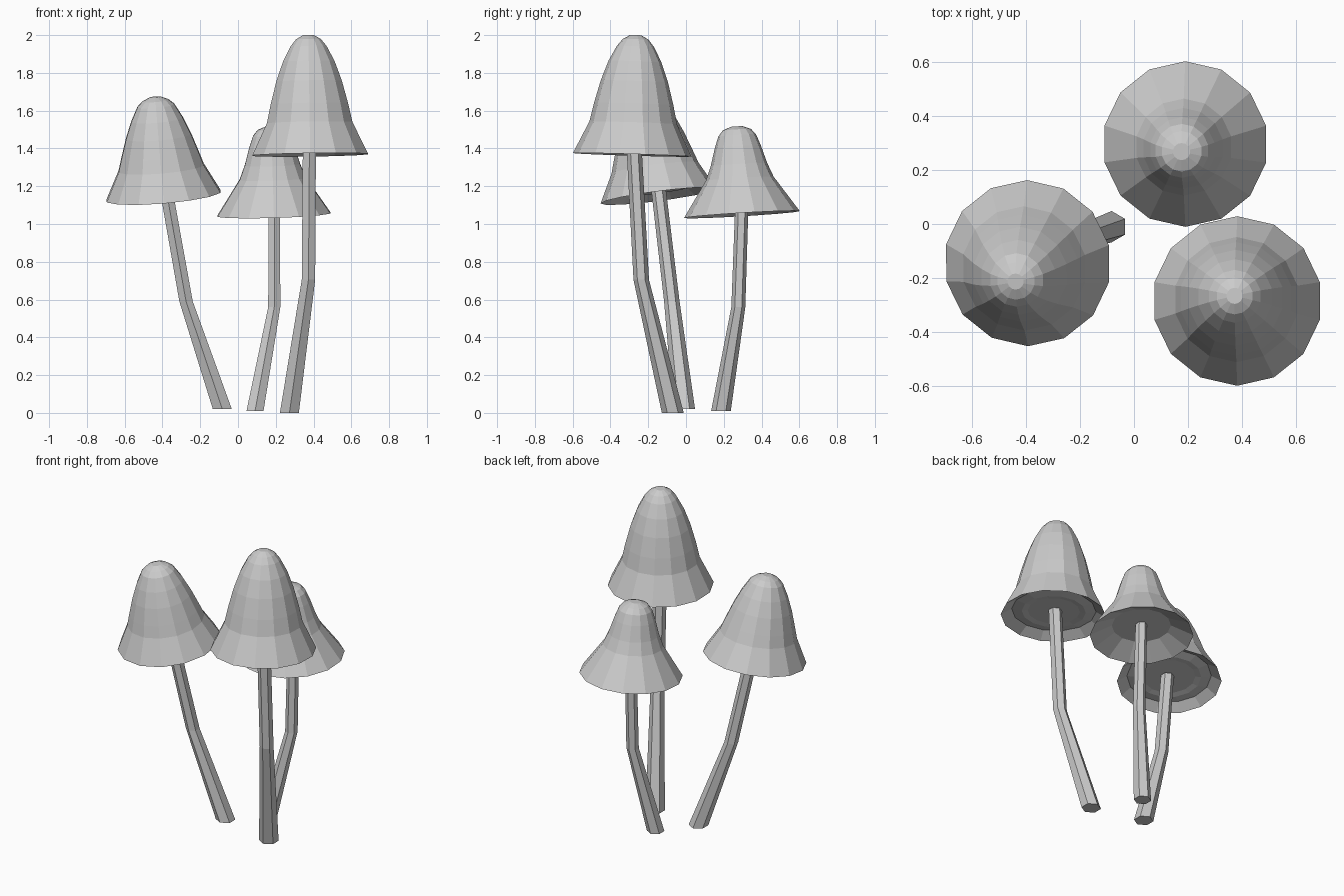
import bpy, bmesh, math
from mathutils import Vector

if "Cube" in bpy.data.objects:
    bpy.data.objects.remove(bpy.data.objects["Cube"])


def loft(name, rings, sides):
    """Skin a list of vertex rings; close both ends with flat faces."""
    bm = bmesh.new()
    loops = [[bm.verts.new(p) for p in ring] for ring in rings]
    for a, b in zip(loops, loops[1:]):
        for i in range(sides):
            j = (i + 1) % sides
            bm.faces.new((a[i], a[j], b[j], b[i]))
    bm.faces.new(loops[0][::-1])
    bm.faces.new(loops[-1])
    bmesh.ops.recalc_face_normals(bm, faces=bm.faces)
    mesh = bpy.data.meshes.new(name)
    bm.to_mesh(mesh)
    bm.free()
    bpy.context.collection.objects.link(bpy.data.objects.new(name, mesh))


def circle(r, sides):
    for i in range(sides):
        a = math.pi / 2 + 2 * math.pi * i / sides
        yield Vector((r * math.cos(a), r * math.sin(a), 0))


def stem(name, path):
    """Bent six-sided stem; path points are (x, y, z, radius)."""
    loft(name, [[Vector(p[:3]) + c for c in circle(p[3], 6)] for p in path], 6)


def cap(name, centre, axis, under, outer):
    """Tilted bell; profiles are (radius, height above the rim)."""
    rot = Vector((0, 0, 1)).rotation_difference(Vector(axis))
    rings = [[Vector(centre) + rot @ (c + Vector((0, 0, h))) for c in circle(r, 14)]
             for r, h in under + outer]
    loft(name, rings, 14)


# tall mushroom
stem("tall_stem", [(0.272, -0.07, 0, 0.058), (0.373, -0.237, 0.705, 0.041),
                   (0.378, -0.275, 1.41, 0.04)])
cap("tall_cap", (0.382, -0.285, 1.366), (-0.015, 0.03, 1),
    [(0.155, 0.035), (0.19, 0.03), (0.25, 0.04)],
    [(0.314, 0), (0.232, 0.17), (0.21, 0.27), (0.178, 0.39), (0.14, 0.495),
     (0.098, 0.575), (0.068, 0.612), (0.03, 0.634)])

# leaning mushroom
stem("leaning_stem", [(-0.083, -0.01, 0.02, 0.058), (-0.275, -0.075, 0.59, 0.041),
                      (-0.38, -0.145, 1.18, 0.039)])
cap("leaning_cap", (-0.394, -0.145, 1.148), (-0.085, -0.13, 1),
    [(0.155, 0.035), (0.19, 0.03), (0.25, 0.04)],
    [(0.31, 0), (0.232, 0.15), (0.21, 0.22), (0.177, 0.32), (0.14, 0.41),
     (0.1, 0.485), (0.07, 0.512), (0.03, 0.53)])

# short mushroom
stem("short_stem", [(0.09, 0.185, 0.01, 0.052), (0.192, 0.277, 0.56, 0.037),
                    (0.192, 0.297, 1.14, 0.035)])
cap("short_cap", (0.19, 0.296, 1.05), (-0.03, -0.06, 1),
    [(0.175, 0.07)],
    [(0.307, 0), (0.18, 0.19), (0.15, 0.265), (0.122, 0.36),
     (0.1, 0.42), (0.075, 0.45), (0.032, 0.467)])
